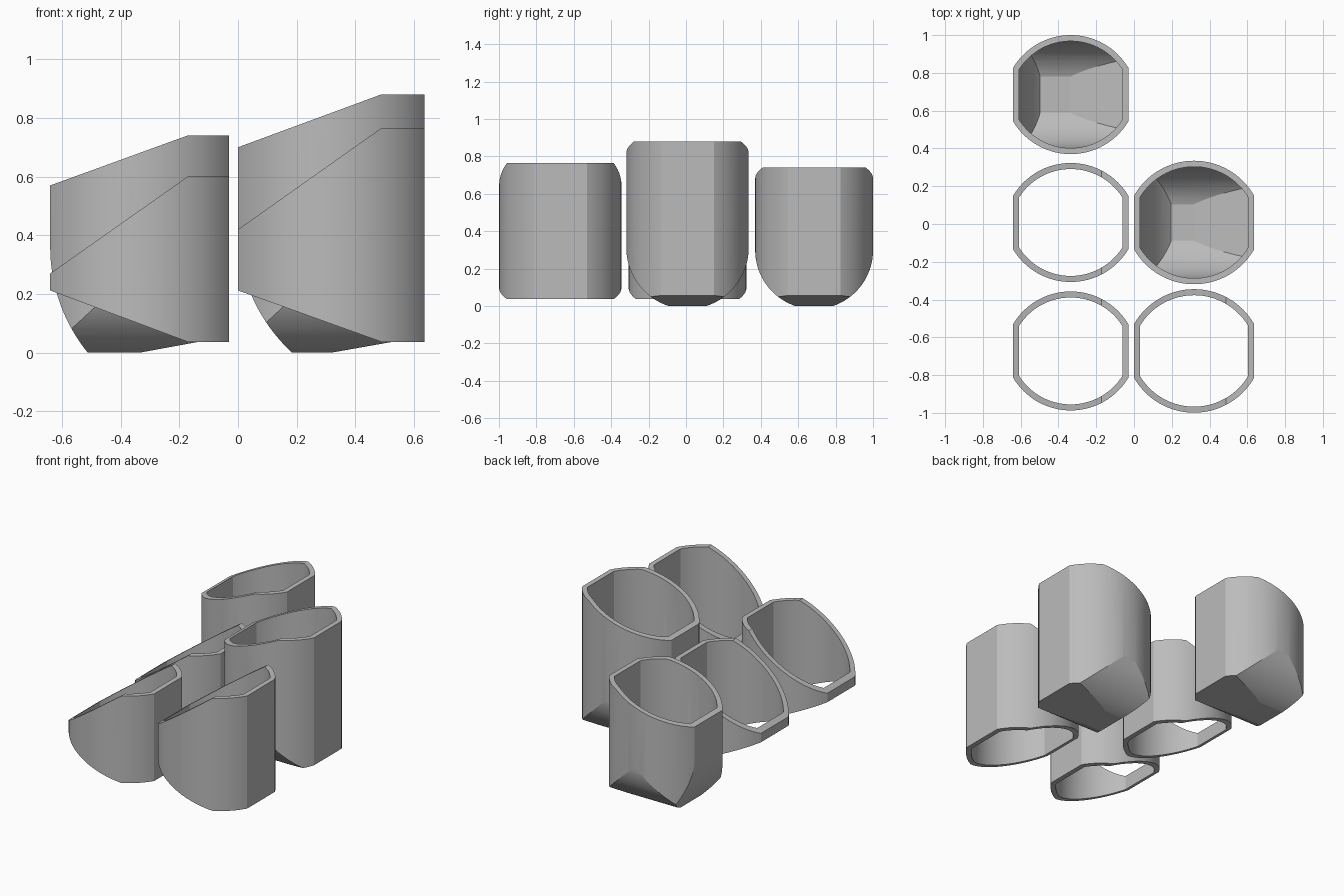
import bpy
import bmesh
import math
from mathutils import Vector

if "Cube" in bpy.data.objects:
    bpy.data.objects.remove(bpy.data.objects["Cube"], do_unlink=True)

WALL = 0.032
FLAT = 0.142      # half width of the flat side walls
ARC_STEPS = 32
FLOOR_STEPS = 18

grey = bpy.data.materials.new("plain grey")
grey.use_nodes = True
COLOUR = (0.5, 0.5, 0.5, 1)
grey.diffuse_color = COLOUR
grey.node_tree.nodes["Principled BSDF"].inputs["Base Color"].default_value = COLOUR


def outline(hx, hy, inset):
    """Two shallow arcs joined by flat sides."""
    sag = hy - FLAT
    radius = (hx * hx + sag * sag) / (2 * sag)
    centre = hy - radius
    radius -= inset
    end = math.asin((hx - inset) / radius)
    upper = []
    for i in range(ARC_STEPS + 1):
        a = end * (1 - 2 * i / ARC_STEPS)
        upper.append((radius * math.sin(a), centre + radius * math.cos(a)))
    return upper + [(-x, -y) for x, y in upper]


def slope(x0, z0, x1, z1, up):
    """Cutting plane through two points of the side profile."""
    n = Vector((z0 - z1, 0, x1 - x0)).normalized()
    return Vector((x0, 0, z0)), n if up else -n


def tangents(centre, radius, axis, start, end):
    """Planes wrapped around a circle, for the rounded underside."""
    planes = []
    for i in range(FLOOR_STEPS + 1):
        a = start + (end - start) * i / FLOOR_STEPS
        n = axis * math.cos(a) - Vector((0, 0, math.sin(a)))
        planes.append((centre + n * radius, n))
    return planes


def rim_planes(hx, low, high):
    brk = hx * 0.535
    return [slope(-hx, low, brk, high, True), slope(brk, high, hx, high, True)]


def sleeve_bottom(hx):
    brk = hx * 0.535
    return [slope(-hx, 0.212, brk, 0.037, False),
            slope(brk, 0.037, hx, 0.037, False)]


def cup_bottom(hx, hy, bulge_z):
    # flat base and ramp rising to the left
    planes = [slope(-hx, 0, hx, 0, False), slope(0, 0, hx, 0.056, False)]
    # rounded front and back
    fz = math.sqrt(hy * hy - 0.01)
    for side in (-1, 1):
        planes += tangents(Vector((0, 0, fz)), hy, Vector((0, side, 0)),
                           0.05, math.asin(fz / hy))
    # larger curve on the low side
    r = 0.57
    planes += tangents(Vector((r - hx, 0, bulge_z)), r, Vector((-1, 0, 0)),
                       0.03, math.asin(bulge_z / r))
    return planes


def make_solid(name, loc, points, planes, inset):
    """Tall prism trimmed to the inner side of every plane."""
    bm = bmesh.new()
    face = bm.faces.new([bm.verts.new((x, y, -1)) for x, y in points])
    ext = bmesh.ops.extrude_face_region(bm, geom=[face])
    top = [v for v in ext["geom"] if isinstance(v, bmesh.types.BMVert)]
    bmesh.ops.translate(bm, verts=top, vec=(0, 0, 3))
    for co, n in planes:
        cut = bmesh.ops.bisect_plane(
            bm, geom=bm.verts[:] + bm.edges[:] + bm.faces[:], dist=1e-6,
            plane_co=co - n * inset, plane_no=n, clear_outer=True)
        edges = [e for e in cut["geom_cut"]
                 if isinstance(e, bmesh.types.BMEdge) and e.is_boundary]
        if edges:
            bmesh.ops.holes_fill(bm, edges=edges, sides=0)
    bmesh.ops.remove_doubles(bm, verts=bm.verts[:], dist=1e-5)
    bmesh.ops.recalc_face_normals(bm, faces=bm.faces[:])
    mesh = bpy.data.meshes.new(name)
    bm.to_mesh(mesh)
    bm.free()
    mesh.materials.append(grey)
    obj = bpy.data.objects.new(name, mesh)
    obj.location = loc
    bpy.context.scene.collection.objects.link(obj)
    return obj


def make_tube(name, x, y, hx, hy, low, high, bulge_z=None):
    """Hollow tube; open below unless a bulge height gives it a floor."""
    loc = (x, y, 0)
    floor = cup_bottom(hx, hy, bulge_z) if bulge_z else []
    bottom = floor or sleeve_bottom(hx)
    body = make_solid(name, loc, outline(hx, hy, 0),
                      rim_planes(hx, low, high) + bottom, 0)
    cutter = make_solid(name + "_cutter", loc, outline(hx, hy, WALL), floor, WALL)
    cutter.hide_render = True
    mod = body.modifiers.new("hollow", "BOOLEAN")
    mod.operation = "DIFFERENCE"
    mod.solver = "EXACT"
    mod.object = cutter
    # bake the hollow and drop the cutter
    bpy.ops.object.select_all(action="DESELECT")
    body.select_set(True)
    bpy.context.view_layer.objects.active = body
    bpy.ops.object.modifier_apply(modifier=mod.name)
    bpy.data.objects.remove(cutter, do_unlink=True)
    bpy.ops.object.shade_smooth_by_angle(angle=math.radians(9))


# narrower tubes on the right
make_tube("back_right_cup", -0.335, 0.685, 0.305, 0.315, 0.57, 0.74, 0.36)
make_tube("middle_right_sleeve", -0.335, 0.008, 0.305, 0.315, 0.27, 0.60)
make_tube("front_right_sleeve", -0.335, -0.672, 0.305, 0.315, 0.27, 0.60)
# wider tubes on the left
make_tube("middle_left_cup", 0.318, 0.008, 0.318, 0.327, 0.70, 0.88, 0.42)
make_tube("front_left_sleeve", 0.318, -0.672, 0.318, 0.327, 0.42, 0.765)
